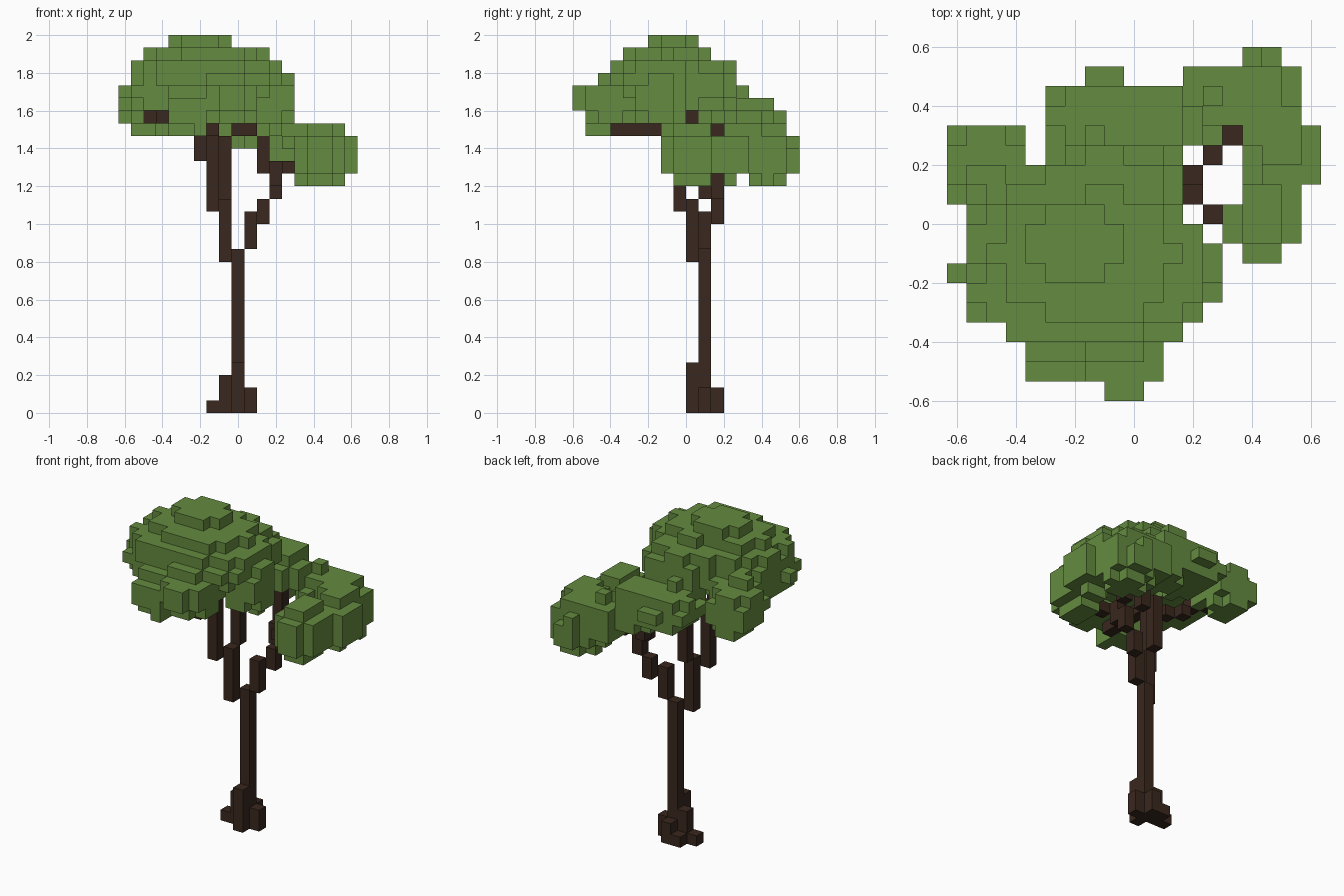
import bpy, bmesh, random
from mathutils import Vector

random.seed(4)
UNIT = 2 / 30                      # edge of one cube
ORIGIN = Vector((-9.5, -9, 0))     # grid corner, in cubes

cube = bpy.data.objects.get("Cube")
if cube:
    bpy.data.objects.remove(cube, do_unlink=True)


def make_material(name, colour):
    mat = bpy.data.materials.new(name)
    mat.use_nodes = True
    mat.diffuse_color = (*colour, 1)
    mat.node_tree.nodes["Principled BSDF"].inputs["Base Color"].default_value = (*colour, 1)
    return mat


bark = make_material("dark brown bark", (0.041, 0.021, 0.013))
leaf = make_material("leaf green", (0.129, 0.258, 0.05))


def column(x, y, low, high):
    """Cells of an upright stack, both ends included."""
    return {(x, y, z) for z in range(low, high + 1)}


def blob(centre, radii, floor=0):
    """Cells of a ragged ellipsoid clump."""
    cells = set()
    spans = [range(int(c - r) - 1, int(c + r) + 2) for c, r in zip(centre, radii)]
    for x in spans[0]:
        for y in spans[1]:
            for z in spans[2]:
                d = sum(((p - c) / r) ** 2 for p, c, r in zip((x, y, z), centre, radii))
                if z >= floor and d <= 1 + random.uniform(-0.14, 0.07):
                    cells.add((x, y, z))
    return cells


def build(name, cells, mat):
    """Skin the cells with only their exposed square faces."""
    bm = bmesh.new()
    corners = {}

    def corner(p):
        key = tuple(round(v) for v in p)
        if key not in corners:
            corners[key] = bm.verts.new((ORIGIN + Vector(key)) * UNIT)
        return corners[key]

    axes = [Vector((1, 0, 0)), Vector((0, 1, 0)), Vector((0, 0, 1))]
    for cell in sorted(cells):
        base = Vector(cell)
        for i, n in enumerate(axes):
            u, v = axes[(i + 1) % 3], axes[(i + 2) % 3]
            for sign in (1, -1):
                if tuple(int(c) for c in base + n * sign) in cells:
                    continue
                start = base + n if sign > 0 else base
                ring = [start, start + u, start + u + v, start + v]
                bm.faces.new([corner(p) for p in ring[::sign]])
    mesh = bpy.data.meshes.new(name)
    bm.to_mesh(mesh)
    bm.free()
    mesh.materials.append(mat)
    bpy.context.collection.objects.link(bpy.data.objects.new(name, mesh))


# Trunk and flared roots
trunk = column(9, 10, 0, 12)
roots = (column(9, 9, 0, 3) | column(8, 10, 0, 2) | column(7, 10, 0, 0)
         | column(10, 10, 0, 1) | column(9, 11, 0, 1) | column(8, 11, 0, 0))

# Left-hand limb forking to the front, west and centre
west_limb = column(8, 9, 12, 16) | column(8, 10, 17, 21) | column(7, 8, 16, 21) | column(6, 7, 20, 21)
west_limb |= {(7, y, 22) for y in range(3, 8)} | {(7, 3, 23)}
west_limb |= {(5, 8, 22), (4, 9, 22), (3, 9, 23), (2, 10, 23), (9, 11, 22), (10, 11, 22)}

# Right-hand limb forking to the side clumps
east_limb = column(10, 10, 13, 15) | column(11, 11, 15, 16) | column(12, 11, 17, 18)
east_limb |= column(12, 10, 18, 19) | column(11, 12, 19, 21)
east_limb |= {(13, 9, 19), (14, 9, 19), (13, 12, 19), (14, 13, 20)}

# Tall main crown: a shallow dome with clumps hanging from its rim
crown = (blob((6.5, 6.7, 25.7), (6.6, 4.9, 3.3), 25)
         | blob((6, 7.5, 28.5), (2.7, 2.2, 1.3))
         | blob((8, 9.8, 25.5), (3.9, 3.1, 2.4), 24)
         | blob((5.3, 2.2, 23.5), (2.2, 1.8, 2.1))
         | blob((8.5, 2.5, 24.4), (2.5, 2.9, 1.9), 23)
         | blob((11.7, 6.6, 24.5), (2, 2.2, 2.7))
         | blob((3, 8.5, 25), (2.8, 3, 2.1), 24)
         | blob((2.8, 5.7, 25), (2.9, 2.3, 2), 24)
         | blob((1.6, 11.6, 23.8), (2.5, 2.4, 2.3))
         | blob((7.3, 13.4, 23.1), (2.8, 2.9, 1.9)))

# Lower side crown curling around an open gap
side_crown = (blob((15.5, 8.8, 20), (2.1, 2.5, 2.7))
              | blob((16.7, 12, 20), (1.8, 2.3, 2.3))
              | blob((15.5, 14.6, 20), (2.4, 2.8, 2.7))
              | blob((13, 14.7, 21), (2.1, 2, 2.2))
              | blob((10.3, 13.6, 22.3), (2.2, 2.4, 2.3)))


def in_gap(x, y):
    return 12 <= x <= 14 and 10 <= y <= 12 or (x, y) in {(12, 9), (13, 9), (13, 8), (14, 13)}


def trim(cells):
    """Keep foliage inside the overall bounds, off the wood and out of the gap."""
    return {c for c in cells - west_limb - east_limb
            if 0 <= c[0] < 19 and 0 <= c[1] < 18 and 18 <= c[2] < 30
            and not in_gap(c[0], c[1])}


build("trunk", trunk, bark)
build("roots", roots - trunk, bark)
build("left_hand_limb", west_limb, bark)
build("right_hand_limb", east_limb, bark)
crown = trim(crown)
build("main_crown", crown, leaf)
build("side_crown", trim(side_crown) - crown, leaf)
